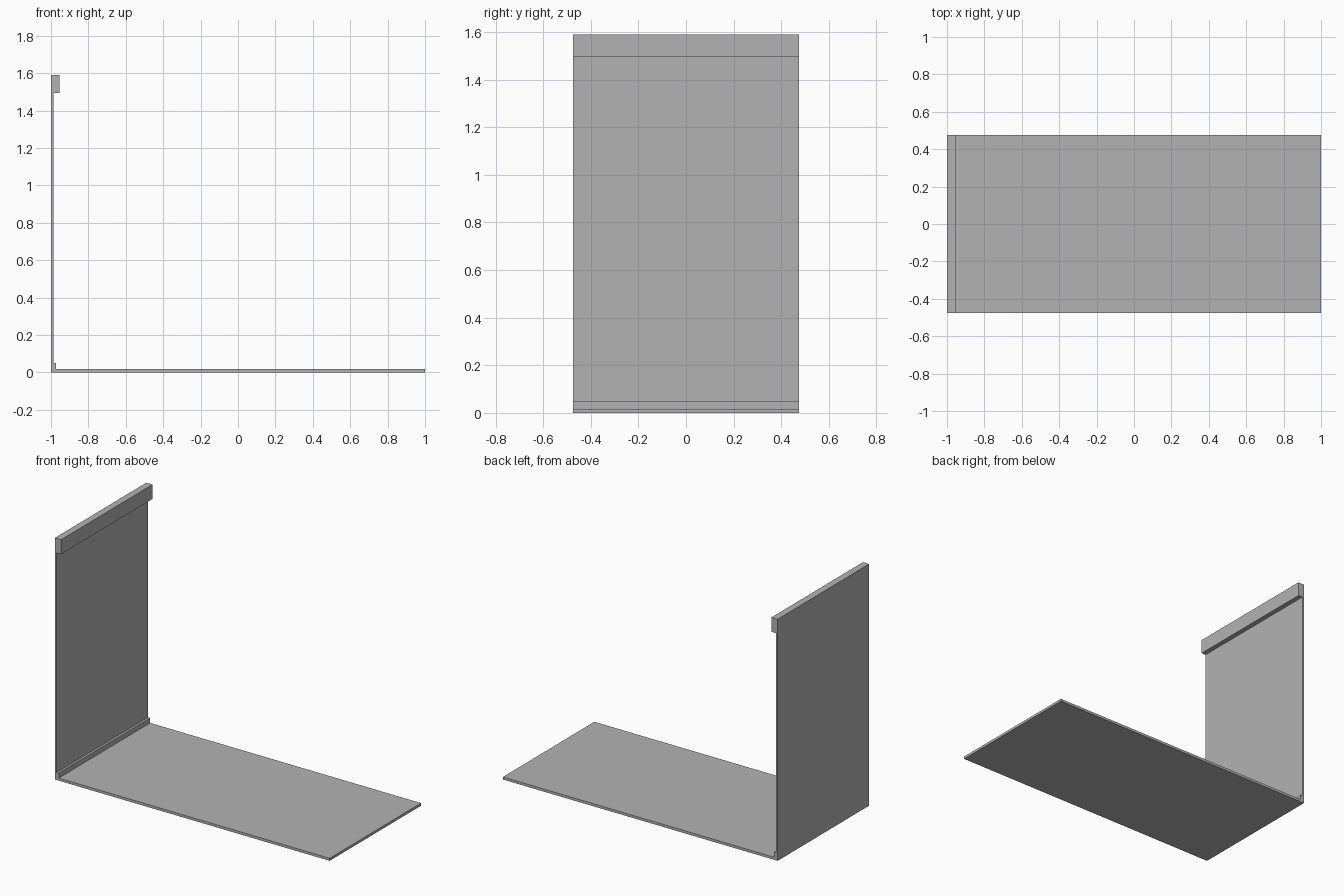
import bpy
import bmesh

cube = bpy.data.objects.get("Cube")
if cube:
    bpy.data.objects.remove(cube, do_unlink=True)

# Single grey finish
grey = bpy.data.materials.new("plain_grey")
grey.use_nodes = True
colour = (0.45, 0.45, 0.45, 1)
grey.diffuse_color = colour
grey.node_tree.nodes["Principled BSDF"].inputs["Base Color"].default_value = colour

HALF_DEPTH = 0.475
HEIGHT = 1.59
BASE_TOP = 0.017
WALL_FACE = -0.987
STRIP_FACE, STRIP_TOP = -0.972, 0.05
LIP_FACE, LIP_BOTTOM = -0.955, 1.495


def extrude_profile(name, points):
    """Sweep an x-z outline along y into a closed solid."""
    bm = bmesh.new()
    face = bm.faces.new([bm.verts.new((x, -HALF_DEPTH, z)) for x, z in points])
    swept = bmesh.ops.extrude_face_region(bm, geom=[face], use_keep_orig=True)
    verts = [v for v in swept["geom"] if isinstance(v, bmesh.types.BMVert)]
    bmesh.ops.translate(bm, verts=verts, vec=(0, 2 * HALF_DEPTH, 0))
    bmesh.ops.recalc_face_normals(bm, faces=bm.faces)
    mesh = bpy.data.meshes.new(name)
    bm.to_mesh(mesh)
    bm.free()
    mesh.materials.append(grey)
    obj = bpy.data.objects.new(name, mesh)
    bpy.context.collection.objects.link(obj)
    return obj


# One continuous section: base plate, corner strip, upright wall, top lip
extrude_profile("angled_panel", [
    (-1, 0), (1, 0), (1, BASE_TOP),
    (STRIP_FACE, BASE_TOP), (STRIP_FACE, STRIP_TOP), (WALL_FACE, STRIP_TOP),
    (WALL_FACE, LIP_BOTTOM), (LIP_FACE, LIP_BOTTOM),
    (LIP_FACE, HEIGHT), (-1, HEIGHT),
])
